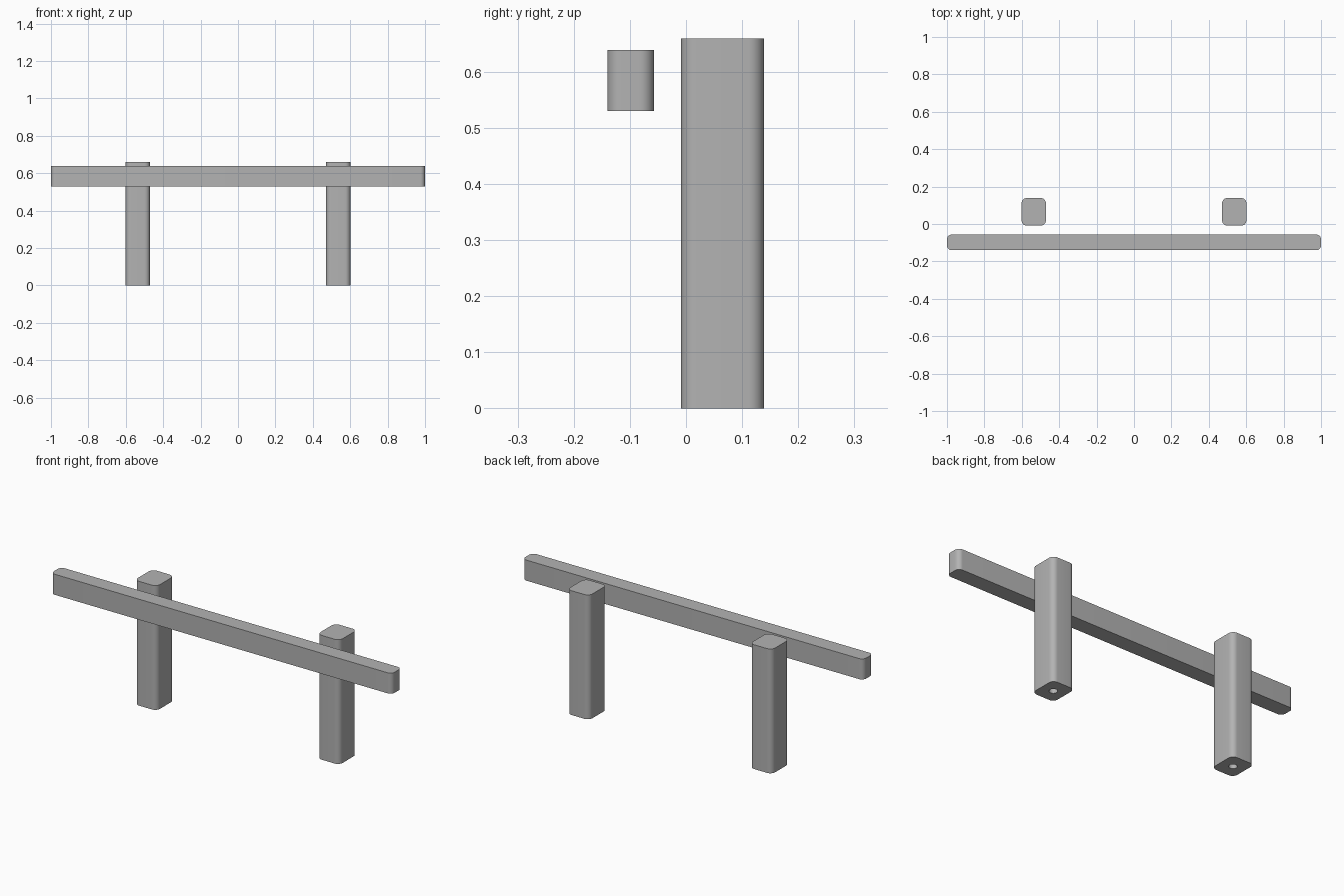
import bpy
import bmesh
from mathutils import Vector

cube = bpy.data.objects.get("Cube")
if cube:
    bpy.data.objects.remove(cube, do_unlink=True)

# Single plain grey
grey = bpy.data.materials.new("plain grey")
colour = (0.45, 0.45, 0.45, 1)
grey.diffuse_color = colour
grey.use_nodes = True
grey.node_tree.nodes["Principled BSDF"].inputs["Base Color"].default_value = colour


def rounded_bar(name, low, high, radius):
    """Box between two corners, with its upright edges rounded."""
    low, high = Vector(low), Vector(high)
    bm = bmesh.new()
    bmesh.ops.create_cube(bm, size=1)
    for v in bm.verts:
        v.co = (low + high) / 2 + v.co * (high - low)
    upright = [e for e in bm.edges
               if abs(e.verts[0].co.z - e.verts[1].co.z) > 0.01]
    bmesh.ops.bevel(bm, geom=upright, offset=radius, segments=8,
                    profile=0.5, affect='EDGES')
    mesh = bpy.data.meshes.new(name)
    bm.to_mesh(mesh)
    bm.free()
    mesh.materials.append(grey)
    obj = bpy.data.objects.new(name, mesh)
    bpy.context.collection.objects.link(obj)
    return obj


def activate(obj):
    bpy.ops.object.select_all(action='DESELECT')
    obj.select_set(True)
    bpy.context.view_layer.objects.active = obj


def drill(obj, x, y, radius, depth):
    """Blind round hole in the underside."""
    bpy.ops.mesh.primitive_cylinder_add(vertices=24, radius=radius,
                                        depth=2 * depth, location=(x, y, 0))
    cutter = bpy.context.object
    cutter.hide_render = True
    cutter.data.materials.append(grey)
    cut = obj.modifiers.new("bolt hole", 'BOOLEAN')
    cut.operation, cut.solver, cut.object = 'DIFFERENCE', 'EXACT', cutter
    activate(obj)
    bpy.ops.object.modifier_apply(modifier=cut.name)
    bpy.data.objects.remove(cutter, do_unlink=True)


# Long horizontal rail, standing clear in front of the posts
parts = [rounded_bar("rail", (-1, -0.14, 0.53), (1, -0.057, 0.639), 0.025)]

# Two posts, each with a hole in its foot
for name, x in (("left_post", 0.536), ("right_post", -0.536)):
    post = rounded_bar(name, (x - 0.065, -0.009, 0), (x + 0.065, 0.139, 0.659), 0.028)
    drill(post, x, 0.065, 0.02, 0.1)
    parts.append(post)

for part in parts:
    activate(part)
    bpy.ops.object.shade_smooth_by_angle()
